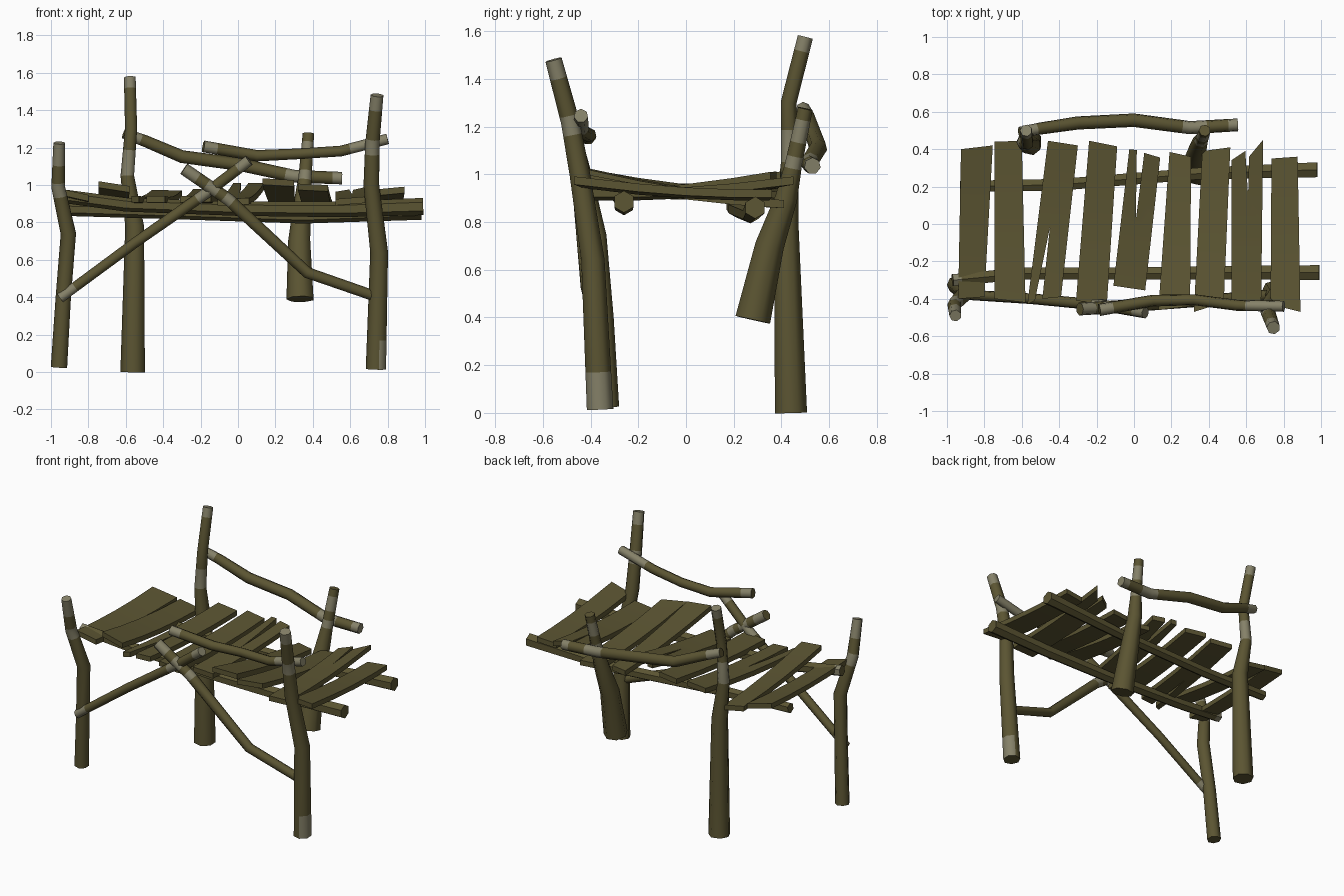
import bpy, bmesh, math
from mathutils import Vector

if "Cube" in bpy.data.objects:
    bpy.data.objects.remove(bpy.data.objects["Cube"])


def material(name, rgb):
    m = bpy.data.materials.new(name)
    m.diffuse_color = (*rgb, 1)
    m.use_nodes = True
    m.node_tree.nodes["Principled BSDF"].inputs["Base Color"].default_value = m.diffuse_color
    return m


OLIVE = material("olive wood", (0.105, 0.09, 0.032))
PALE = material("pale bare wood", (0.235, 0.22, 0.14))


def finish(name, bm, angle):
    bmesh.ops.recalc_face_normals(bm, faces=bm.faces)
    me = bpy.data.meshes.new(name)
    bm.to_mesh(me)
    bm.free()
    me.materials.append(OLIVE)
    me.materials.append(PALE)
    for p in me.polygons:
        p.use_smooth = True
    me.set_sharp_from_angle(angle=math.radians(angle))
    ob = bpy.data.objects.new(name, me)
    bpy.context.collection.objects.link(ob)
    return ob


def branch(name, pts, bands=(), sides=7):
    """Crooked tapered log through (x, y, z, radius); bands are pale spans in point-index units."""
    ts = sorted(set(range(len(pts))) | {t for b in bands for t in b})
    P = [Vector(p[:3]) for p in pts]

    def at(t):
        i = min(int(t), len(pts) - 2)
        return P[i].lerp(P[i + 1], t - i), pts[i][3] + (pts[i + 1][3] - pts[i][3]) * (t - i)

    bm = bmesh.new()
    rings = []
    total = (P[-1] - P[0]).normalized()
    ref = Vector((0, 1, 0)) if abs(total.y) < 0.7 else Vector((0, 0, 1))
    for t in ts:
        c, r = at(t)
        d = (at(min(t + 0.3, len(pts) - 1))[0] - at(max(t - 0.3, 0))[0]).normalized()
        u = d.cross(ref).normalized()
        v = d.cross(u)
        rings.append([bm.verts.new(c + r * (u * math.cos(a) + v * math.sin(a)))
                      for a in (2 * math.pi * k / sides for k in range(sides))])
    for j in range(len(ts) - 1):
        mid = (ts[j] + ts[j + 1]) / 2
        pale = any(a < mid < b for a, b in bands)
        for k in range(sides):
            n = (k + 1) % sides
            f = bm.faces.new((rings[j][k], rings[j][n], rings[j + 1][n], rings[j + 1][k]))
            f.material_index = int(pale)
    bm.faces.new(rings[0])
    cap = bm.faces.new(rings[-1])
    cap.material_index = int(any(b >= len(pts) - 1 for a, b in bands))
    return finish(name, bm, 58)


def plank(name, outline, zf, zb, roll=0.0, thick=0.034):
    """Flat board with the given top outline, front and back end heights and sideways roll."""
    cx = sum(p[0] for p in outline) / len(outline)
    bm = bmesh.new()
    vs = [bm.verts.new((x, y, zf + (zb - zf) * (y + 0.43) / 0.85 + roll * (x - cx) - thick / 2))
          for x, y in outline]
    f = bm.faces.new(vs)
    ext = bmesh.ops.extrude_face_region(bm, geom=[f])
    for v in ext["geom"]:
        if isinstance(v, bmesh.types.BMVert):
            v.co.z += thick
    # slight sag towards the middle of the board
    for y in (-0.2, 0, 0.2):
        bmesh.ops.bisect_plane(bm, geom=bm.verts[:] + bm.edges[:] + bm.faces[:],
                               plane_co=(0, y, 0), plane_no=(0, 1, 0))
    for v in bm.verts:
        v.co.z -= 0.018 * max(0, 1 - (v.co.y / 0.43) ** 2)
    return finish(name, bm, 30)


# four crooked posts
post_b = branch("front_right_post", [(.74, -.36, .015, .057), (.757, -.39, .64, .05), (.715, -.445, 1.0, .044),
                (.72, -.485, 1.22, .04), (.745, -.555, 1.48, .036)],
                [(0, .25), (2.75, 3.1), (3.7, 4)])
for p in post_b.data.polygons:  # the peeled foot is pale on the right side only
    if p.center.z < .3 and p.normal.x < .3:
        p.material_index = 0
branch("front_left_post", [(-.955, -.325, .025, .046), (-.932, -.345, .4, .043), (-.905, -.375, .74, .043),
       (-.96, -.43, .99, .038), (-.955, -.49, 1.225, .032)], [(2.8, 3.1), (3.5, 4)])
branch("back_left_post", [(-.56, .44, 0, .069), (-.55, .42, .78, .053), (-.59, .435, 1.05, .038),
       (-.57, .43, 1.3, .034), (-.577, .5, 1.575, .033)], [(2.0, 2.55), (3.78, 4)])
branch("back_right_post", [(.335, .28, .39, .076), (.33, .35, .70, .062), (.345, .42, .9, .048),
       (.36, .45, 1.04, .037), (.378, .5, 1.275, .032)], [(2.9, 3.15), (3.4, 3.8)])

# arm rails
branch("back_rail", [(-.61, .49, 1.275, .03), (-.5, .51, 1.235, .033), (-.3, .54, 1.15, .036), (0, .555, 1.11, .037),
       (.3, .515, 1.045, .036), (.555, .53, 1.035, .035)], [(0, .8), (3.85, 4.35), (4.8, 5)])
branch("front_rail", [(-.185, -.46, 1.205, .033), (.1, -.41, 1.155, .032), (.32, -.405, 1.165, .03),
       (.55, -.435, 1.18, .03), (.8, -.44, 1.245, .03)], [(0, .25), (3.2, 4)])

# crossed front braces
branch("left_brace", [(-.95, -.375, .395, .028), (-.55, -.4, .69, .029), (-.17, -.435, .955, .031),
       (.06, -.475, 1.13, .031)], [(0, .2), (1.88, 2.15), (2.75, 3)])
branch("right_brace", [(-.29, -.455, 1.085, .035), (-.05, -.44, .92, .035), (.37, -.41, .53, .032),
       (.73, -.38, .405, .03)], [(0, .3), (.5, .75), (.9, 1.04)])

# beams under the deck
branch("front_beam", [(-.97, -.30, .945, .036), (-.6, -.265, .895, .037), (0, -.265, .873, .038),
       (.55, -.26, .87, .042), (.99, -.26, .885, .046)], [(0, .12)], 6)
branch("back_beam", [(-.93, .2, .87, .035), (-.4, .21, .855, .036), (.35, .27, .83, .036),
       (.98, .29, .86, .046)], sides=6)

# deck planks: outline, front height, back height, roll
planks = [
    ([(-.94, -.40), (-.80, -.39), (-.755, .42), (-.925, .40)], .945, .945, -.22),
    ([(-.745, -.40), (-.58, -.42), (-.60, .445), (-.745, .44)], .995, .895, -.18),
    ([(-.57, -.43), (-.53, -.41), (-.45, -.02), (-.49, -.40), (-.39, -.39), (-.30, .42), (-.46, .445)], .925, .955, 0),
    ([(-.31, -.41), (-.145, -.43), (-.09, .415), (-.24, .445)], .925, .96, 0),
    ([(-.11, -.33), (.06, -.355), (.14, .355), (.055, .38), (.01, .02), (.015, .395), (-.025, .40)], .91, 1.0, .05),
    ([(.13, -.46), (.30, -.44), (.305, .36), (.19, .385)], 1.01, .875, -.04),
    ([(.32, -.47), (.48, -.42), (.515, .41), (.365, .39)], .985, .875, 0),
    ([(.52, -.41), (.68, -.42), (.69, .45), (.615, .36), (.61, .15), (.595, .39), (.52, .34)], .915, .965, .08),
    ([(.73, -.43), (.89, -.47), (.875, .36), (.735, .35)], .965, .915, .08),
]
for i, (o, zf, zb, roll) in enumerate(planks):
    plank(f"deck_plank_{i + 1}", o, zf, zb, roll)
